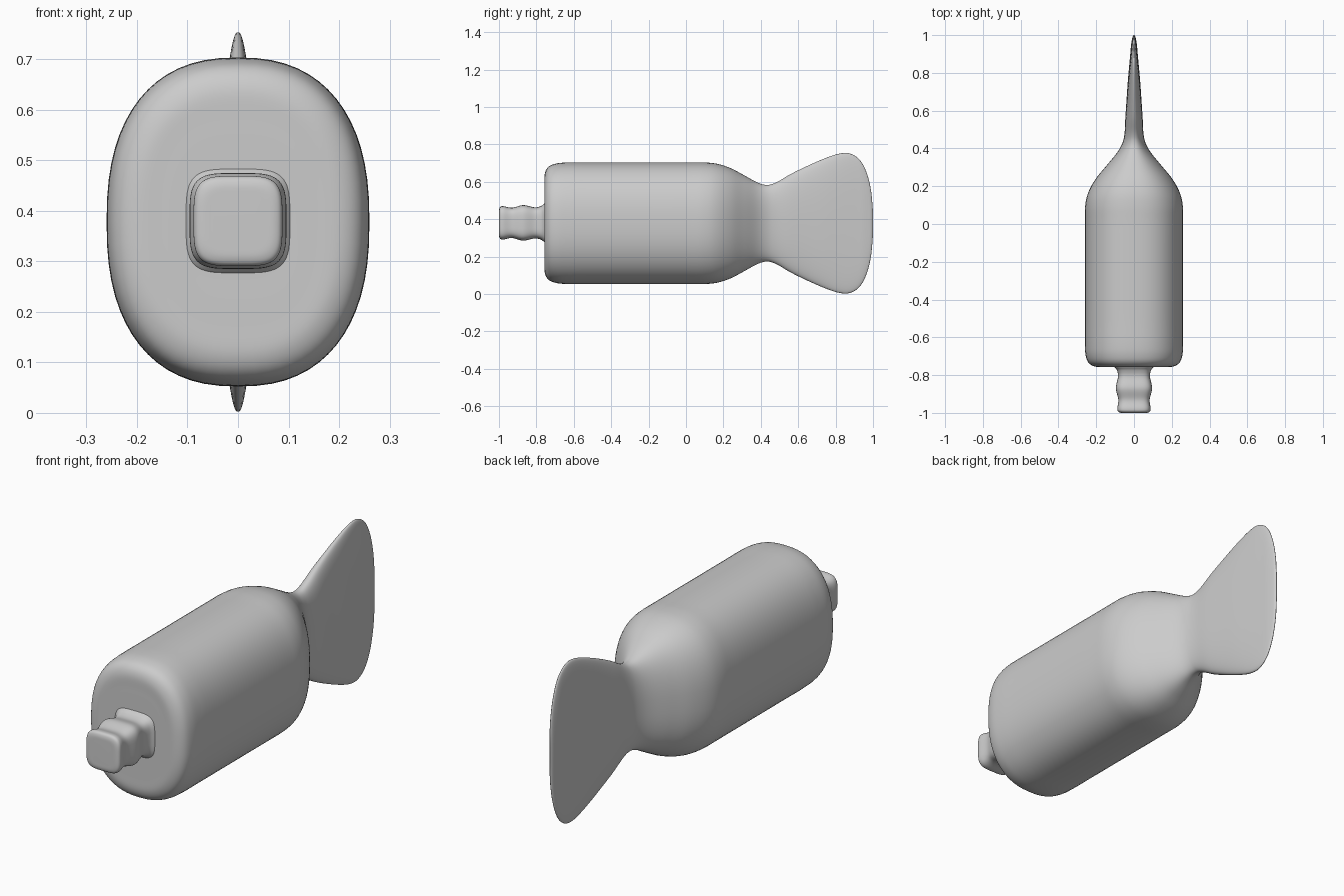
import bpy, bmesh, math

SEG = 64    # points around each cross-section
STEPS = 6   # rings between two stations


def catmull(p0, p1, p2, p3, t):
    return [0.5 * (2 * b + (c - a) * t + (2 * a - 5 * b + 4 * c - d) * t * t
                   + (3 * b - a - 3 * c + d) * t ** 3)
            for a, b, c, d in zip(p0, p1, p2, p3)]


def power(v, e):
    return math.copysign(abs(v) ** e, v)


def loft(name, stations, zc):
    """Skin rounded sections along y; station = y, half width, half height, squareness."""
    s = [stations[0]] + stations + [stations[-1]]
    rows = [catmull(*s[i:i + 4], k / STEPS)
            for i in range(len(s) - 3) for k in range(STEPS)] + [stations[-1]]
    bm = bmesh.new()
    rings = []
    for y, a, b, n in rows:
        ring = []
        for k in range(SEG):
            t = 2 * math.pi * k / SEG
            ring.append(bm.verts.new((a * power(math.cos(t), 2 / n), y,
                                      zc + b * power(math.sin(t), 2 / n))))
        rings.append(ring)
    for r0, r1 in zip(rings, rings[1:]):
        for k in range(SEG):
            j = (k + 1) % SEG
            bm.faces.new((r0[k], r0[j], r1[j], r1[k]))
    bm.faces.new(rings[0])
    bm.faces.new(rings[-1])
    bmesh.ops.recalc_face_normals(bm, faces=bm.faces)
    mesh = bpy.data.meshes.new(name)
    bm.to_mesh(mesh)
    bm.free()
    obj = bpy.data.objects.new(name, mesh)
    bpy.context.collection.objects.link(obj)
    bpy.ops.object.select_all(action='DESELECT')
    obj.select_set(True)
    bpy.context.view_layer.objects.active = obj
    bpy.ops.object.shade_smooth_by_angle(angle=math.radians(50))
    return obj


# Barrel body pinching into a thin flared tail fin
loft("body_with_tail_fin", [
    (-0.757, 0.10, 0.11, 3.2), (-0.757, 0.15, 0.20, 2.7), (-0.755, 0.205, 0.265, 2.4),
    (-0.735, 0.24, 0.302, 2.4), (-0.695, 0.256, 0.319, 2.4), (-0.63, 0.26, 0.325, 2.4),
    (-0.50, 0.26, 0.325, 2.4), (-0.20, 0.26, 0.325, 2.4), (0.0, 0.26, 0.325, 2.4),
    (0.10, 0.258, 0.325, 2.4), (0.17, 0.241, 0.317, 2.4), (0.24, 0.202, 0.294, 2.4),
    (0.31, 0.145, 0.257, 2.4), (0.38, 0.088, 0.219, 2.4), (0.43, 0.061, 0.205, 2.4),
    (0.48, 0.050, 0.217, 2.4), (0.56, 0.046, 0.263, 2.4), (0.65, 0.040, 0.307, 2.4),
    (0.74, 0.034, 0.346, 2.4), (0.81, 0.028, 0.370, 2.4), (0.865, 0.023, 0.375, 2.4),
    (0.91, 0.019, 0.356, 2.4), (0.945, 0.016, 0.316, 2.4), (0.972, 0.012, 0.252, 2.4),
    (0.99, 0.008, 0.17, 2.4), (1.0, 0.002, 0.06, 2.4)], 0.378)

# Squarish ribbed nozzle at the front
loft("nozzle", [
    (-1.0, 0.050, 0.050, 4), (-0.999, 0.072, 0.072, 4), (-0.992, 0.085, 0.086, 4),
    (-0.975, 0.088, 0.089, 4), (-0.93, 0.083, 0.081, 4), (-0.87, 0.096, 0.095, 4),
    (-0.81, 0.085, 0.083, 4), (-0.775, 0.090, 0.090, 4), (-0.755, 0.104, 0.104, 4),
    (-0.74, 0.104, 0.104, 4)], 0.380)
